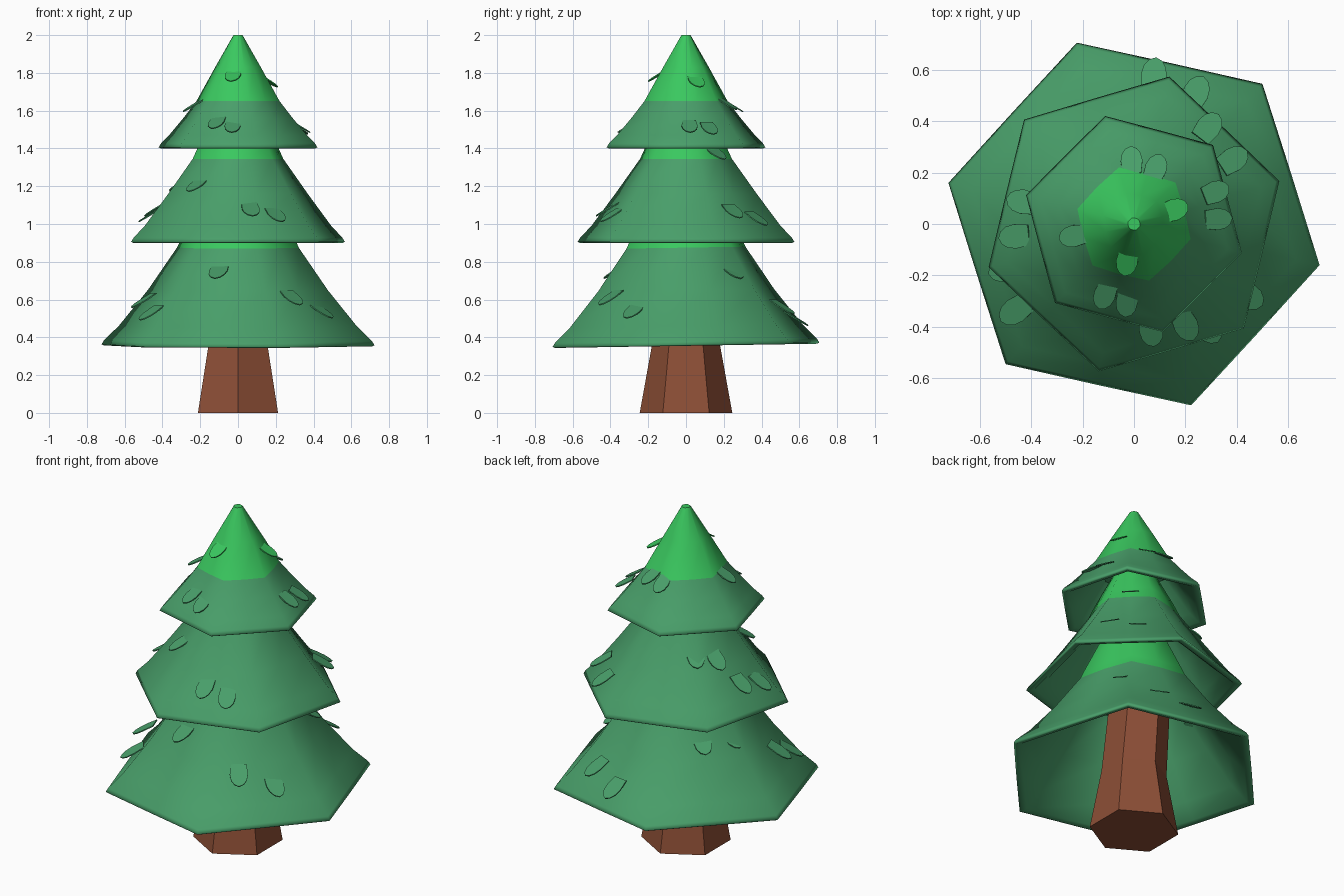
import bpy, bmesh, math
from mathutils import Matrix, Vector

if "Cube" in bpy.data.objects:
    bpy.data.objects.remove(bpy.data.objects["Cube"])


def material(name, rgb):
    m = bpy.data.materials.new(name)
    m.diffuse_color = (*rgb, 1)
    m.use_nodes = True
    m.node_tree.nodes["Principled BSDF"].inputs["Base Color"].default_value = m.diffuse_color
    return m


GREEN = material("needle green", (0.066, 0.345, 0.143))
BRIGHT = material("bright tip green", (0.042, 0.58, 0.115))
BROWN = material("bark brown", (0.265, 0.077, 0.037))


def finish(name, bm, mats, smooth=False):
    bmesh.ops.recalc_face_normals(bm, faces=bm.faces)
    me = bpy.data.meshes.new(name)
    bm.to_mesh(me)
    bm.free()
    for m in mats:
        me.materials.append(m)
    for p in me.polygons:
        p.use_smooth = smooth
    ob = bpy.data.objects.new(name, me)
    bpy.context.collection.objects.link(ob)
    return ob


def loft(profile, angle, mids=None, tilt=0.0, bright_from=None):
    """Stack six-sided rings along an (r, z) profile; mids rounds the flats."""
    bm = bmesh.new()
    rings = []
    for i, (r, z) in enumerate(profile):
        ring = []
        n = 12 if mids else 6
        for k in range(n):
            a = math.radians(angle + 360 / n * k)
            rr = r * mids[i] if mids and k % 2 else r
            x, y = rr * math.cos(a), rr * math.sin(a)
            ring.append(bm.verts.new((x, y, z + tilt * y)))
        rings.append(ring)
    for i, (a, b) in enumerate(zip(rings, rings[1:])):
        for k in range(len(a)):
            j = (k + 1) % len(a)
            f = bm.faces.new((a[k], a[j], b[j], b[k]))
            if bright_from is not None and i >= bright_from:
                f.material_index = 1
    for ring, idx in ((rings[0], 0), (rings[-1], 1)):
        f = bm.faces.new(ring)
        f.material_index = idx if bright_from is not None else 0
    return bm


# Trunk: flat-sided, tapered, leaning slightly inside the lowest tier
trunk = loft([(0.245, 0), (0.18, 0.36), (0.165, 0.87)], 90)
for v in trunk.verts:
    if v.co.z > 0.5:
        v.co += Vector((-0.03, 0.02, 0))
finish("trunk", trunk, [BROWN])


# Foliage tiers: hollow skirts with a thin lip, a ceiling and a bright upper part
def tier(name, outer, ceiling, split, angle, tilt=0.0):
    R, z0 = outer[0]
    inner = [(r - 0.04, z - 0.02) for r, z in outer[1:ceiling]][::-1]
    lip = [(R - 0.045, z0 + 0.01), (R - 0.012, z0), (R, z0 + 0.006), (R - 0.014, z0 + 0.028)]
    prof = inner + lip + outer[1:]
    mids = [0.868 if r > 0.8 * R else 0.868 + 0.07 * (1 - r / (0.8 * R)) for r, z in prof]
    bm = loft(prof, angle, mids, tilt, len(inner) + len(lip) + split - 1)
    ob = finish(name, bm, [GREEN, BRIGHT], True)
    # flat ceiling inside the skirt
    for p in ob.data.polygons:
        if len(p.vertices) > 4:
            p.use_smooth = False


tier("lower_tier", [(0.74, 0.355), (0.645, 0.46), (0.488, 0.65), (0.33, 0.875),
                    (0.305, 0.93), (0.2, 1.15)], 4, 3, -12.5, 0.016)
tier("middle_tier", [(0.59, 0.90), (0.515, 0.99), (0.385, 1.16), (0.25, 1.345),
                     (0.215, 1.42), (0.12, 1.6)], 4, 3, 16.5)
tier("upper_tier", [(0.435, 1.40), (0.378, 1.47), (0.3, 1.56), (0.228, 1.65),
                    (0.125, 1.83), (0.025, 2.0)], 4, 3, 45)


# Leaf sprigs: thin rounded tongues with buried roots, pointing outward and down
def leaf(name, x, y, z, width, length, sink):
    pts = [(-0.6, -0.42), (-0.6, 0.42), (-0.1, 0.5), (0.2, 0.43),
           (0.4, 0.26), (0.5, 0), (0.4, -0.26), (0.2, -0.43), (-0.1, -0.5)]
    bm = bmesh.new()
    f = bm.faces.new([bm.verts.new((u * length - sink, v * width, 0.003)) for u, v in pts])
    ext = bmesh.ops.extrude_face_region(bm, geom=[f])
    new = [g for g in ext["geom"] if isinstance(g, bmesh.types.BMVert)]
    bmesh.ops.translate(bm, verts=new, vec=Vector((0, 0, -0.006)))
    m = (Matrix.Translation((x, y, z)) @ Matrix.Rotation(math.atan2(y, x), 4, 'Z')
         @ Matrix.Rotation(math.radians(31), 4, 'Y'))
    bmesh.ops.transform(bm, matrix=m, verts=bm.verts)
    finish(name, bm, [BRIGHT if z > 1.7 else GREEN])


SPRIGS = {
    "lower": (0.1, 0.135, 0.012, [
        (0.08, 0.60, 0.49), (0.25, 0.53, 0.55), (0.46, -0.29, 0.53), (0.30, -0.42, 0.60),
        (-0.48, -0.35, 0.52), (-0.52, -0.18, 0.585), (-0.11, -0.39, 0.74),
        (0.31, 0.26, 0.74), (-0.30, 0.26, 0.73), (-0.39, 0.10, 0.73)]),
    "middle": (0.095, 0.125, 0.008, [
        (0.30, 0.39, 1.02), (0.40, 0.26, 1.06), (-0.23, 0.23, 1.22), (-0.32, 0.15, 1.20),
        (-0.45, 0.09, 1.07), (-0.48, -0.05, 1.04), (0.07, -0.43, 1.07),
        (0.21, -0.41, 1.04), (-0.23, -0.25, 1.20), (0.17, 0.17, 1.37)]),
    "upper": (0.085, 0.11, 0.006, [
        (0.17, 0.06, 1.75), (-0.03, -0.16, 1.78), (-0.01, 0.26, 1.62), (0.09, 0.23, 1.63),
        (0.33, 0.13, 1.50), (0.34, 0.02, 1.51), (-0.12, -0.29, 1.53),
        (-0.03, -0.32, 1.51), (-0.25, -0.05, 1.62)]),
}
for part, (w, l, sink, spots) in SPRIGS.items():
    for i, (x, y, z) in enumerate(spots):
        leaf(f"{part}_leaf_{i + 1}", x, y, z, w, l, sink)
